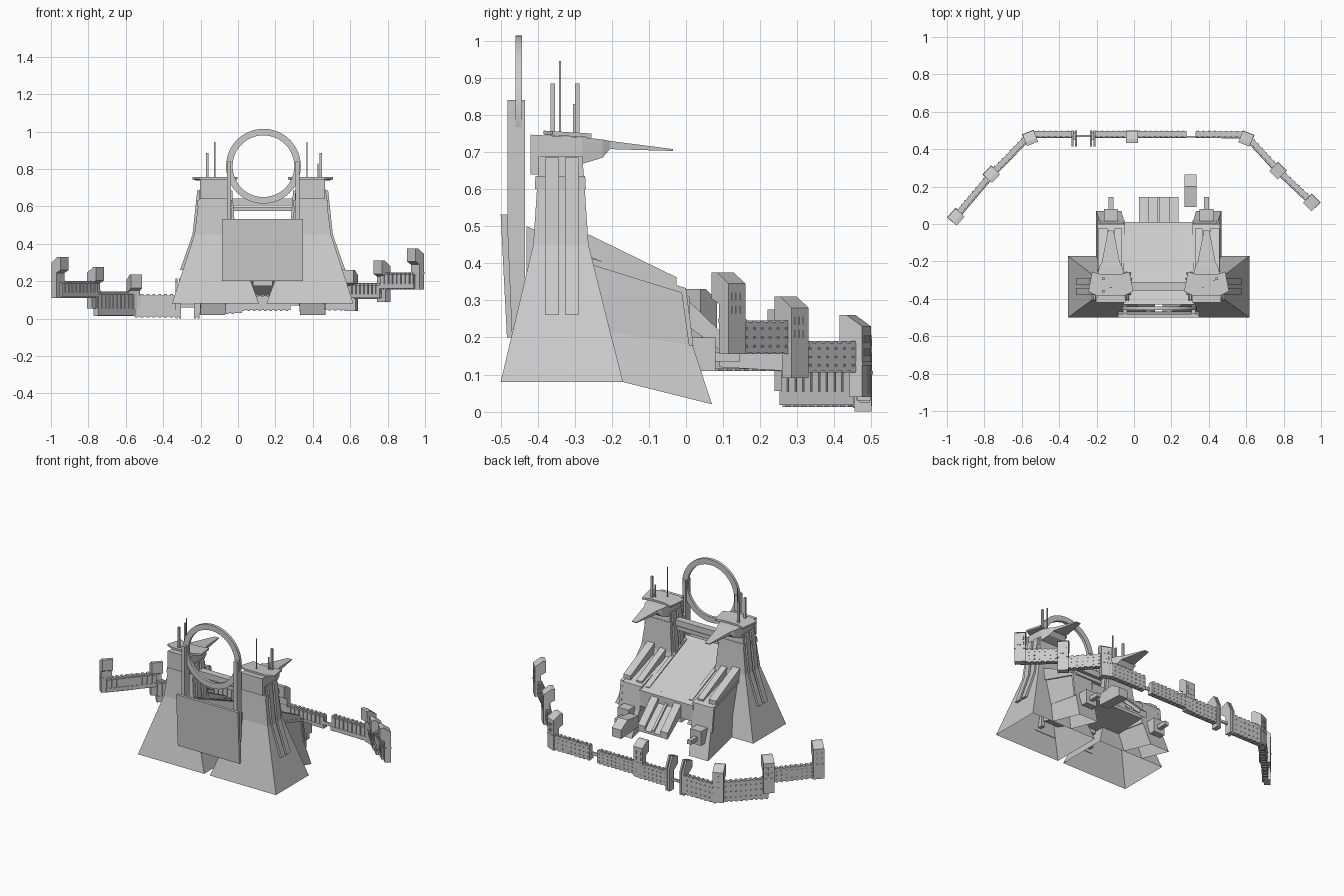
import bpy, bmesh, math
from mathutils import Matrix, Vector

if "Cube" in bpy.data.objects:
    bpy.data.objects.remove(bpy.data.objects["Cube"])

CX = 0.132  # symmetry plane of the fortress


def finish(name, bm):
    bmesh.ops.recalc_face_normals(bm, faces=bm.faces)
    me = bpy.data.meshes.new(name)
    bm.to_mesh(me)
    bm.free()
    ob = bpy.data.objects.new(name, me)
    bpy.context.collection.objects.link(ob)
    return ob


def skin(bm, sections, closed=False, first_cap=True):
    """Join equal point loops into a capped (or closed) skin."""
    rows = [[bm.verts.new(p) for p in s] for s in sections]
    n = len(rows[0])
    pairs = list(zip(rows, rows[1:])) + ([(rows[-1], rows[0])] if closed else [])
    for a, b in pairs:
        for i in range(n):
            j = (i + 1) % n
            bm.faces.new((a[i], a[j], b[j], b[i]))
    if not closed:
        bm.faces.new(rows[-1])
        if first_cap:
            bm.faces.new(rows[0])


def loft(name, sections, first_cap=True):
    bm = bmesh.new()
    skin(bm, sections, first_cap=first_cap)
    return finish(name, bm)


def slab_x(name, x0, x1, prof):
    """Extrude a (y, z) profile along x."""
    return loft(name, [[(x, y, z) for y, z in prof] for x in (x0, x1)])


def slab_y(name, y0, y1, prof):
    """Extrude an (x, z) profile along y."""
    return loft(name, [[(x, y, z) for x, z in prof] for y in (y0, y1)])


def add_box(bm, M, x0, x1, y0, y1, z0, z1):
    skin(bm, [[M @ Vector(p) for p in ((x0, y0, z), (x1, y0, z), (x1, y1, z), (x0, y1, z))]
              for z in (z0, z1)])


def box(name, *d):
    bm = bmesh.new()
    add_box(bm, Matrix(), *d)
    return finish(name, bm)


# ---- Twin tapered towers with everything mirrored about CX
for s, tag in ((-1, "left"), (1, "right")):
    def X(v):
        return CX + s * v

    def rect(a, b, y0, y1, z):
        return [(X(a), y0, z), (X(b), y0, z), (X(b), y1, z), (X(a), y1, z)]

    # hollow shell, open underneath
    loft(tag + "_tower", [rect(.02, .485, -.5, -.17, .08), rect(.155, .365, -.412, -.263, .45),
                          rect(.172, .342, -.4, -.275, .63), rect(.175, .338, -.398, -.28, .69)], False)
    loft(tag + "_tower_collar", [rect(.165, .348, -.408, -.27, .6), rect(.165, .348, -.406, -.272, .635)])

    # strips climbing the outer and inner flanks
    for y in (-.38, -.327):
        slab_y(tag + "_flank_strip", y, y + .037,
               [(X(.442), .26), (X(.375), .45), (X(.35), .685), (X(.32), .685), (X(.34), .45), (X(.4), .26)])
        slab_y(tag + "_inner_strip", y, y + .037,
               [(X(.065), .28), (X(.145), .45), (X(.163), .685), (X(.19), .685), (X(.18), .45), (X(.1), .28)])

    # command deck with its long beak
    T = .256
    loft(tag + "_deck", [[(X(T - h), y, a), (X(T + h), y, a), (X(T + h), y, b), (X(T - h), y, b)]
                         for y, h, a, b in ((-.42, .075, .675, .747), (-.28, .075, .668, .74),
                                            (-.225, .06, .685, .734), (-.205, .048, .708, .73),
                                            (-.035, .015, .703, .708))])
    slab_x(tag + "_deck_lip", X(.178), X(.334), [(-.42, .64), (-.394, .64), (-.394, .74), (-.42, .747)])
    wing = [(T - .12, -.36), (T - .07, -.385), (T + .07, -.385), (T + .12, -.36),
            (T + .1, -.255), (T + .05, -.27), (T - .05, -.27), (T - .1, -.255)]
    loft(tag + "_deck_wing", [[(X(a), y, z - .06 * (y + .32)) for a, y in wing] for z in (.743, .754)])

    # antennae
    masts = ((.04, -.36, .885, .006), (0, -.34, .945, .003), (.04, -.293, .885, .006)) if s < 0 else \
            ((-.02, -.34, .945, .003), (.055, -.293, .885, .006), (.04, -.302, .83, .003))
    for dx, y, top, r in masts:
        x = X(T + dx)
        box(tag + "_antenna", x - r, x + r, y - r, y + r, .74, top)

    # rear buttress, its tapering hollow foot and raised rails
    slab_x(tag + "_buttress", X(.18), X(.32), [(-.33, .435), (-.255, .41), (0, .328), (.018, .178),
                                               (-.21, .215), (-.33, .23)])
    loft(tag + "_buttress_foot",
         [[(X(.2), -.17, .08), (X(.335), -.17, .08), (X(.335), .07, .02), (X(.2), .07, .02)],
          [(X(.185), -.21, .22), (X(.318), -.21, .22), (X(.318), .018, .178), (X(.185), .018, .178)]], False)
    for a, b, d in ((.275, .325, 0), (.195, .235, -.015)):
        slab_x(tag + "_rail", X(a), X(b), [(-.3, .496 + d), (-.025, .362 + d), (-.025, .335 + d),
                                           (-.3, .43 + d)])
    slab_x(tag + "_side_trim", X(.31), X(.328), [(-.26, .415), (.0, .333), (.02, .178), (.008, .178),
                                                 (-.012, .32), (-.26, .397)])

    # gun at the end of the buttress
    box(tag + "_gun_base", *sorted((X(.217), X(.293))), -.01, .08, .11, .2)
    box(tag + "_gun_barrel", *sorted((X(.242), X(.268))), .07, .145, .135, .16)

    # upright that clamps the ring
    box(tag + "_ring_post", *sorted((X(.172) + .003, X(.195) + .003)), -.482, -.434, .22, .84)

    # side rails of the exit ramp
    slab_x(tag + "_ramp_rail", X(.055), X(.105), [(-.02, .325), (.145, .165), (.145, .125), (-.02, .25)])

# ---- Ring
bm = bmesh.new()
skin(bm, [[(CX + .004 + r * math.cos(a), y, .815 + r * math.sin(a))
           for r, y in ((.165, -.46), (.2, -.46), (.2, -.442), (.165, -.442))]
          for a in (i * math.tau / 48 for i in range(48))], closed=True)
ring = finish("ring", bm)
bpy.context.view_layer.objects.active = ring
ring.select_set(True)
bpy.ops.object.shade_smooth_by_angle(angle=math.radians(30))

# ---- Front shield, cross beams and central sloping hall
slab_x("front_shield", -.085, .348, [(-.5, .532), (-.483, .2), (-.468, .2), (-.482, .532)])
box("upper_beam", -.045, .31, -.355, -.31, .605, .642)
box("lower_beam", -.045, .31, -.345, -.32, .575, .598)
slab_x("hall_roof", -.055, .32, [(-.43, .5), (-.26, .425), (.01, .31), (.01, .21), (-.25, .2), (-.43, .25)])
box("hall_underside", .08, .185, -.4, -.25, .175, .22)
for x in (-.03, .272):
    slab_x("roof_trim", x, x + .022, [(-.4, .494), (-.02, .328), (-.02, .31), (-.4, .47)])
slab_x("ramp", CX - .065, CX + .065, [(-.02, .29), (.145, .14), (.145, .125), (-.02, .25)])
slab_x("ramp_spine", CX - .008, CX + .008, [(-.02, .305), (.145, .155), (.145, .13), (-.02, .27)])
slab_x("landing_pod", .27, .335, [(.09, .12), (.09, .19), (.2, .205), (.265, .165), (.265, .11)])


# ---- Outer defence wall
def frame(x, y, ang):
    return Matrix.Translation((x, y, 0)) @ Matrix.Rotation(ang, 4, 'Z')


def wall(p, q, z0, z1):
    """Wall from p to q; local +y is the outside."""
    d = Vector(q) - Vector(p)
    L, M = d.length, frame(*p, math.atan2(d.y, d.x))
    bm = bmesh.new()
    add_box(bm, M, 0, L, -.01, .018, z0, z1)
    add_box(bm, M, 0, L, -.018, -.01, z0, z0 + .3 * (z1 - z0))
    n = max(2, round(L / .03))
    for i in range(n):
        x, w = L * (i + .1) / n, L * .8 / n
        add_box(bm, M, x, x + w, -.016, -.01, z0 + .01, z1 - .005)       # inner panels
        add_box(bm, M, x, x + w * .6, -.01, .018, z1, z1 + .006)         # crenels
        add_box(bm, M, x, x + w * .6, -.01, .018, z0 - .005, z0)         # footing
        for k in range(3):                                               # outer studs
            z = z0 + (z1 - z0) * (.2 + .3 * k)
            add_box(bm, M, x + .006, x + .012, .018, .022, z - .003, z + .003)
    finish("wall_section", bm)


for w in (((-.955, .035), (-.76, .265), .115, .195), ((-.76, .265), (-.555, .475), .018, .138),
          ((-.555, .478), (-.335, .478), .012, .125), ((-.21, .478), (-.01, .478), .03, .12),
          ((-.01, .478), (.28, .478), .045, .12), ((.33, .478), (.6, .475), .048, .135),
          ((.6, .47), (.77, .285), .11, .185), ((.77, .285), (.95, .115), .16, .24)):
    wall(*w)
box("wall_link", .27, .34, .463, .471, .07, .09)

# ---- Watchtowers with inward-overhanging heads
for x, y, deg, z in ((-.952, .038, 48, .11), (-.762, .266, 47, .055), (-.555, .46, 22, .015),
                     (-.01, .466, 0, .03), (.6, .457, -22, .04), (.77, .285, -45, .09), (.95, .115, -45, .155)):
    M = frame(x, y, math.radians(deg))
    prof = [(-.034, .22), (-.012, .22), (.032, .19), (.032, 0), (-.005, 0), (-.005, .135), (-.034, .15)]
    bm = bmesh.new()
    skin(bm, [[M @ Vector((t, u, z + h)) for u, h in prof] for t in (-.032, .032)])
    for t in (-.022, -.006, .01):
        for h in (.11, .145):
            add_box(bm, M, t, t + .011, .03, .034, z + h, z + h + .02)   # window slits
    add_box(bm, M, -.034, .034, -.007, .034, z + .085, z + .095)
    finish("watchtower", bm)

# ---- Gate fins
for gx in (-.32, -.22):
    for dx in (-.015, .004):
        slab_x("gate_fin", gx + dx, gx + dx + .011,
               [(.5, 0), (.5, .15), (.47, .215), (.415, .195), (.415, .15), (.455, .12), (.455, 0)])
    box("gate_core", gx - .006, gx + .006, .45, .495, .01, .15)
box("gate_bar", -.31, -.23, .466, .476, .06, .075)
